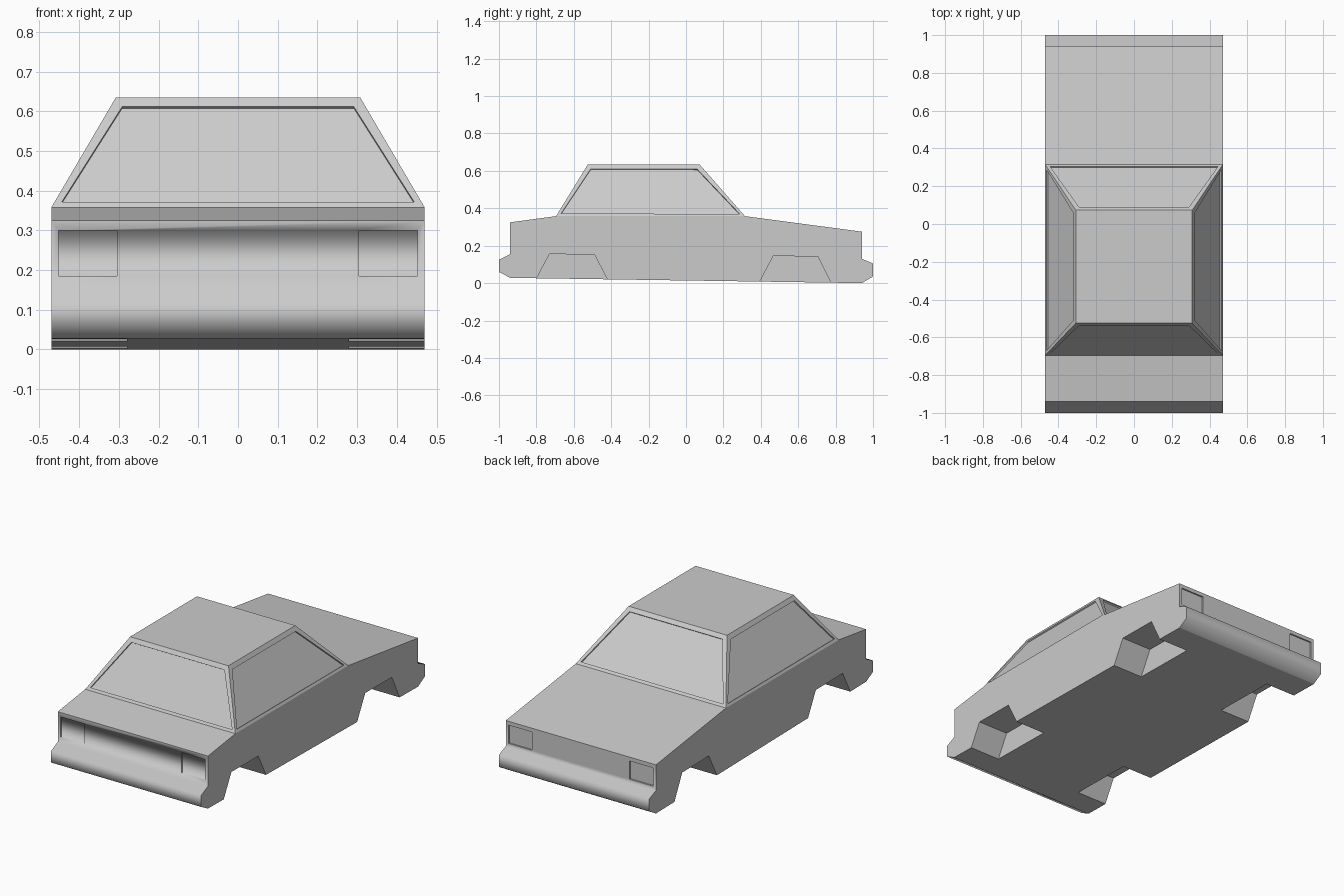
import bpy, bmesh, math

cube = bpy.data.objects.get("Cube")
if cube:
    bpy.data.objects.remove(cube, do_unlink=True)

paint = bpy.data.materials.new("light_grey_paint")
paint.use_nodes = True
paint.diffuse_color = (0.6, 0.6, 0.6, 1)
paint.node_tree.nodes["Principled BSDF"].inputs["Base Color"].default_value = (0.6, 0.6, 0.6, 1)

HALF = 0.47


def add_object(name, bm):
    bmesh.ops.recalc_face_normals(bm, faces=bm.faces)
    mesh = bpy.data.meshes.new(name)
    bm.to_mesh(mesh)
    bm.free()
    mesh.materials.append(paint)
    obj = bpy.data.objects.new(name, mesh)
    bpy.context.collection.objects.link(obj)
    return obj


def extrude_profile(bm, profile, x0, x1):
    """Sweep a closed side profile of (y, z) points from x0 to x1."""
    face = bm.faces.new([bm.verts.new((x0, y, z)) for y, z in profile])
    moved = bmesh.ops.extrude_face_region(bm, geom=[face])["geom"]
    verts = [v for v in moved if isinstance(v, bmesh.types.BMVert)]
    bmesh.ops.translate(bm, verts=verts, vec=(x1 - x0, 0, 0))


# Lower body with both bumpers
bm = bmesh.new()
extrude_profile(bm, [
    (-0.94, 0.325), (-0.695, 0.358), (0.315, 0.358), (0.94, 0.275),
    (0.94, 0.13), (1.0, 0.105), (1.0, 0.035), (0.94, 0.0),
    (-0.94, 0.028), (-1.0, 0.06), (-1.0, 0.125), (-0.94, 0.155)], -HALF, HALF)
body = add_object("lower_body", bm)

# Wheel arches and shallow lamp recesses, cut on both sides
front_arch = [(-0.812, 0.0), (-0.73, 0.155), (-0.49, 0.153), (-0.41, 0.0)]
rear_arch = [(0.382, -0.015), (0.467, 0.145), (0.705, 0.142), (0.783, -0.015)]
front_lamp = [(-0.96, 0.185), (-0.96, 0.3), (-0.932, 0.3), (-0.932, 0.185)]
rear_lamp = [(0.96, 0.15), (0.96, 0.253), (0.932, 0.253), (0.932, 0.15)]
bm = bmesh.new()
for side in (-1, 1):
    for arch in (front_arch, rear_arch):
        extrude_profile(bm, arch, side * 0.28, side * 0.6)
    for lamp in (front_lamp, rear_lamp):
        extrude_profile(bm, lamp, side * 0.305, side * 0.452)
cutter = add_object("arch_and_lamp_cutter", bm)
cutter.hide_render = True

cut = body.modifiers.new("cut_recesses", 'BOOLEAN')
cut.operation = 'DIFFERENCE'
cut.solver = 'EXACT'
cut.object = cutter
bpy.context.view_layer.objects.active = body
bpy.ops.object.modifier_apply(modifier=cut.name)
bpy.data.objects.remove(cutter, do_unlink=True)

# Soft shading over the end panels and bumpers, crisp edges elsewhere
bm = bmesh.new()
bm.from_mesh(body.data)
for face in bm.faces:
    face.smooth = abs(face.calc_center_median().y) > 0.93 and abs(face.normal.x) < 0.9
for edge in bm.edges:
    both_soft = all(f.smooth for f in edge.link_faces)
    at_rear_lamp = edge.verts[0].co.y > 0.9 and edge.calc_face_angle(0) > math.radians(80)
    edge.smooth = both_soft and not at_rear_lamp
bm.to_mesh(body.data)
bm.free()

# Tapered cabin with one sunken window on each slope
bm = bmesh.new()
bottom = [bm.verts.new((x, y, 0.358)) for x, y in
          ((-HALF, -0.695), (HALF, -0.695), (HALF, 0.315), (-HALF, 0.315))]
top = [bm.verts.new((x, y, 0.634)) for x, y in
       ((-0.308, -0.525), (0.308, -0.525), (0.308, 0.073), (-0.308, 0.073))]
bm.faces.new(top)
slopes = [bm.faces.new((bottom[i], bottom[i - 3], top[i - 3], top[i])) for i in range(4)]
bm.normal_update()
bmesh.ops.inset_individual(bm, faces=slopes, thickness=0.031)
walls = bmesh.ops.extrude_discrete_faces(bm, faces=slopes)["faces"]
for pane in walls:
    bmesh.ops.translate(bm, verts=pane.verts, vec=pane.normal * -0.008)
add_object("cabin", bm)
